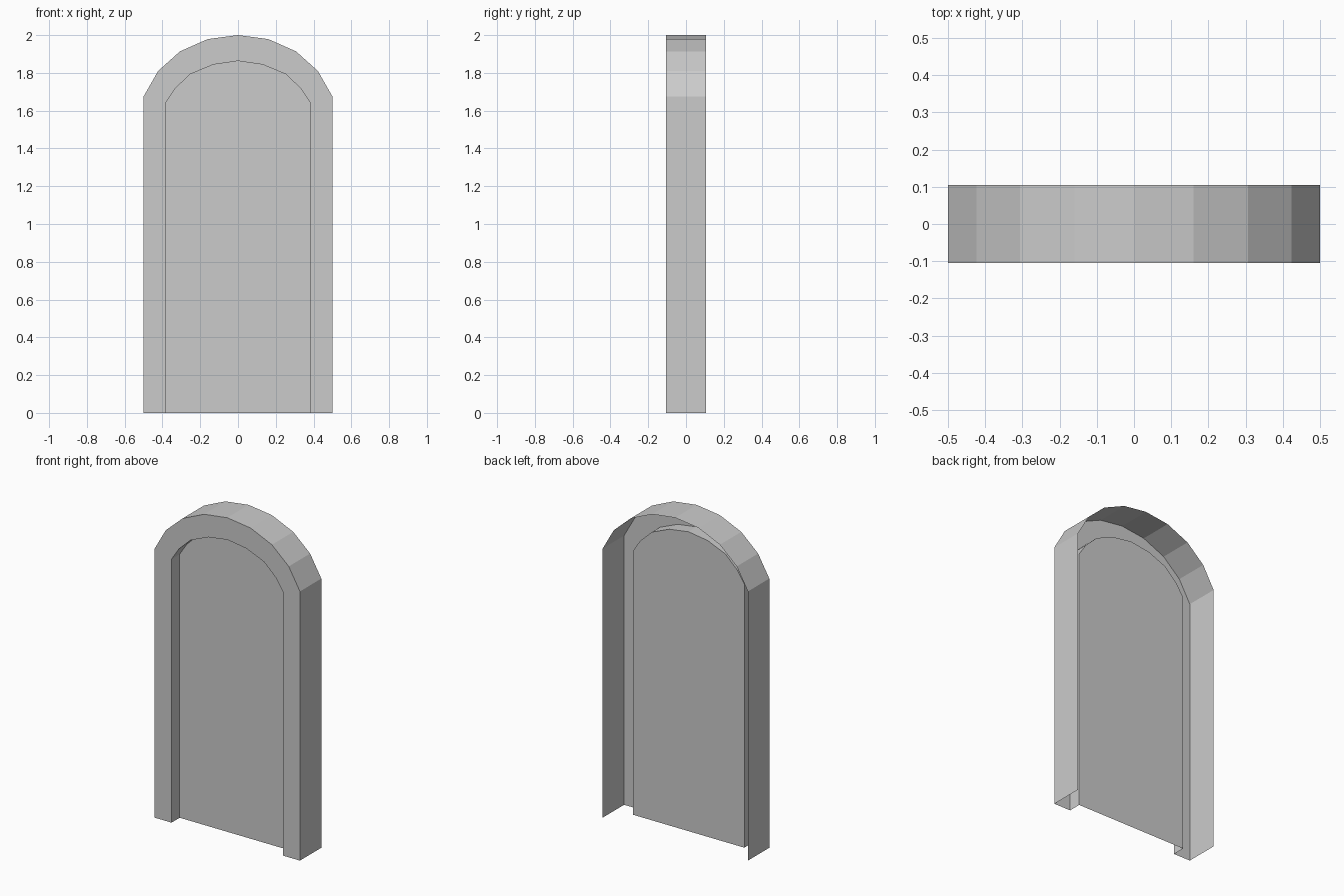
import bpy, bmesh

if "Cube" in bpy.data.objects:
    bpy.data.objects.remove(bpy.data.objects["Cube"])

FRONT, BACK, PANEL = -0.105, 0.105, -0.025

# Right half of each arch profile (x, z), floor to crown
OUTER = [(0.5, 0), (0.5, 1.675), (0.423, 1.81), (0.307, 1.914), (0.16, 1.979), (0, 2.0)]
INNER = [(0.384, 0), (0.384, 1.64), (0.334, 1.716), (0.253, 1.793), (0.131, 1.844), (0, 1.863)]


def mirrored(half):
    """Full open arch, right foot to left foot."""
    return half + [(-x, z) for x, z in reversed(half[:-1])]


def row(bm, profile, y):
    return [bm.verts.new((x, y, z)) for x, z in profile]


def bridge(bm, a, b):
    for i in range(len(a) - 1):
        bm.faces.new((a[i], a[i + 1], b[i + 1], b[i]))


def finish(bm, name):
    mesh = bpy.data.meshes.new(name)
    bm.to_mesh(mesh)
    bm.free()
    obj = bpy.data.objects.new(name, mesh)
    bpy.context.collection.objects.link(obj)
    return obj


outer, inner = mirrored(OUTER), mirrored(INNER)

# Arched frame: outer wall, front face and inner reveal, open at back and bottom
bm = bmesh.new()
rows = [row(bm, outer, BACK), row(bm, outer, FRONT),
        row(bm, inner, FRONT), row(bm, inner, PANEL)]
for a, b in zip(rows, rows[1:]):
    bridge(bm, a, b)
finish(bm, "arch_frame")

# Recessed flat door panel facing the front
bm = bmesh.new()
bm.faces.new(list(reversed(row(bm, inner, PANEL))))
bm.normal_update()
for f in bm.faces:
    if f.normal.y > 0:
        f.normal_flip()
finish(bm, "door_panel")
